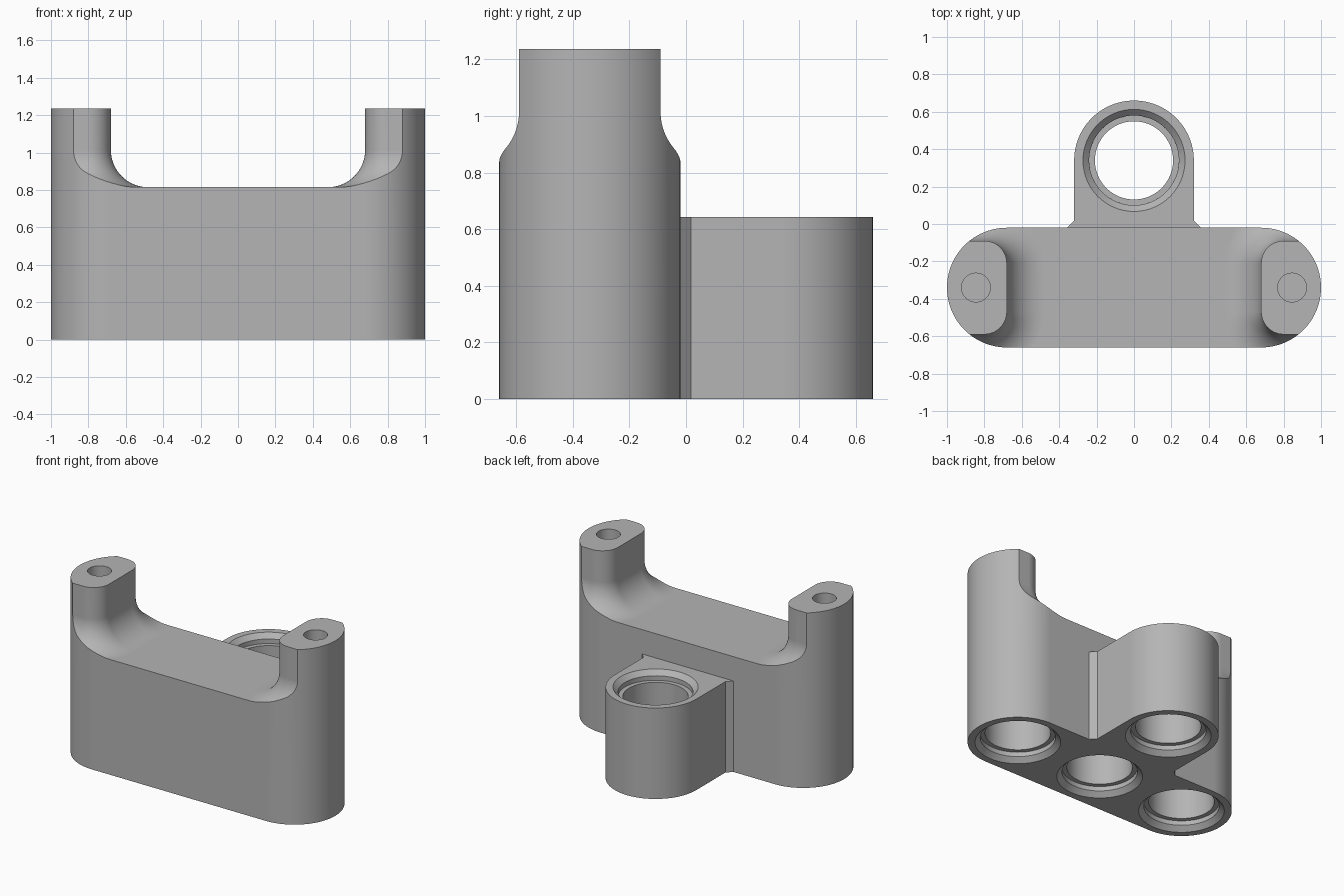
import bpy, bmesh
from math import pi, sin, cos

if "Cube" in bpy.data.objects:
    bpy.data.objects.remove(bpy.data.objects["Cube"])

R = 0.32                 # outer wall radius
CY = -0.34               # centre line of the main body
END = 0.68               # x of the end arc centres
DECK, TOP, BOSS_TOP = 0.815, 1.237, 0.643
FLARE = 0.2

grey = bpy.data.materials.new("plain grey")
grey.use_nodes = True
colour = (0.46, 0.46, 0.46, 1)
grey.diffuse_color = colour
grey.node_tree.nodes["Principled BSDF"].inputs["Base Color"].default_value = colour


def arc(cx, cy, r, start, end, n):
    return [(cx + r * cos(start + (end - start) * i / n),
             cy + r * sin(start + (end - start) * i / n)) for i in range(n + 1)]


def loft(name, rings):
    """Closed solid through a list of (outline, z) rings."""
    bm = bmesh.new()
    loops = [[bm.verts.new((x, y, z)) for x, y in pts] for pts, z in rings]
    for a, b in zip(loops, loops[1:]):
        for i in range(len(a)):
            j = (i + 1) % len(a)
            bm.faces.new((a[i], a[j], b[j], b[i]))
    bm.faces.new(loops[0][::-1])
    bm.faces.new(loops[-1])
    bmesh.ops.recalc_face_normals(bm, faces=bm.faces)
    mesh = bpy.data.meshes.new(name)
    bm.to_mesh(mesh)
    bm.free()
    mesh.materials.append(grey)
    ob = bpy.data.objects.new(name, mesh)
    bpy.context.collection.objects.link(ob)
    return ob


def boolean(target, tool, operation):
    mod = target.modifiers.new(operation, "BOOLEAN")
    mod.operation, mod.object, mod.solver = operation, tool, "EXACT"
    bpy.context.view_layer.objects.active = target
    bpy.ops.object.modifier_apply(modifier=mod.name)
    bpy.data.objects.remove(tool)


def bore(x, y, steps):
    """Round cutter through (radius, z) steps."""
    return loft("bore_cutter", [(arc(x, y, r, 0, 2 * pi, 64)[:-1], z) for r, z in steps])


def post_outline(side, d):
    """Rounded inner end of a post, grown outward by d."""
    c, half = 0.12, 0.25
    pts = [(1.15, CY + half + d)]
    pts += arc(END + c, CY + half - c, c + d, pi / 2, pi, 12)
    pts += arc(END + c, CY - half + c, c + d, pi, 1.5 * pi, 12)
    pts += [(1.15, CY - half - d)]
    return [(side * x, y) for x, y in pts]


# Deck block with the two flared posts
block = [(-1.2, CY - 0.5), (1.2, CY - 0.5), (1.2, CY + 0.5), (-1.2, CY + 0.5)]
body = loft("bracket_body", [(block, -0.1), (block, DECK)])
for side in (1, -1):
    rings = [(post_outline(side, FLARE), 0.6)]
    for i in range(16, -1, -1):
        a = pi / 2 * i / 16
        rings.append((post_outline(side, FLARE * (1 - cos(a))), DECK + FLARE * (1 - sin(a))))
    rings.append((post_outline(side, 0), TOP + 0.1))
    boolean(body, loft("post", rings), "UNION")

# Trim everything to the round-ended outer wall
wall = arc(END, CY, R, -pi / 2, pi / 2, 48) + arc(-END, CY, R, pi / 2, 1.5 * pi, 48)
boolean(body, loft("outer_wall", [(wall, 0), (wall, TOP)]), "INTERSECT")

# Rear boss with small chamfers where it meets the body
boss = arc(0, -CY, R, 0, pi, 48)
boss += [(-R, 0.018), (-0.357, -0.02), (-0.357, -0.1), (0.357, -0.1), (0.357, -0.02), (R, 0.018)]
boolean(body, loft("rear_boss", [(boss, 0), (boss, BOSS_TOP)]), "UNION")

# Chamfered, stepped bores: three blind ones below, one through the boss
entry = [(0.273, -0.05), (0.273, 0), (0.24, 0.033), (0.24, 0.065), (0.209, 0.065)]
for x in (-END, 0, END):
    boolean(body, bore(x, CY, entry + [(0.209, 0.64)]), "DIFFERENCE")
through = entry + [(r, BOSS_TOP - z) for r, z in reversed(entry)]
boolean(body, bore(0, -CY, through), "DIFFERENCE")

# Screw holes in the post tops
for x in (-0.845, 0.845):
    boolean(body, bore(x, CY, [(0.077, 0.85), (0.077, TOP + 0.1)]), "DIFFERENCE")

# Smooth curved walls, keep machined edges crisp
bpy.ops.object.select_all(action="DESELECT")
body.select_set(True)
bpy.context.view_layer.objects.active = body
bpy.ops.object.shade_smooth_by_angle(angle=pi / 7)
normals = body.modifiers.new("even_shading", "WEIGHTED_NORMAL")
normals.keep_sharp = True
